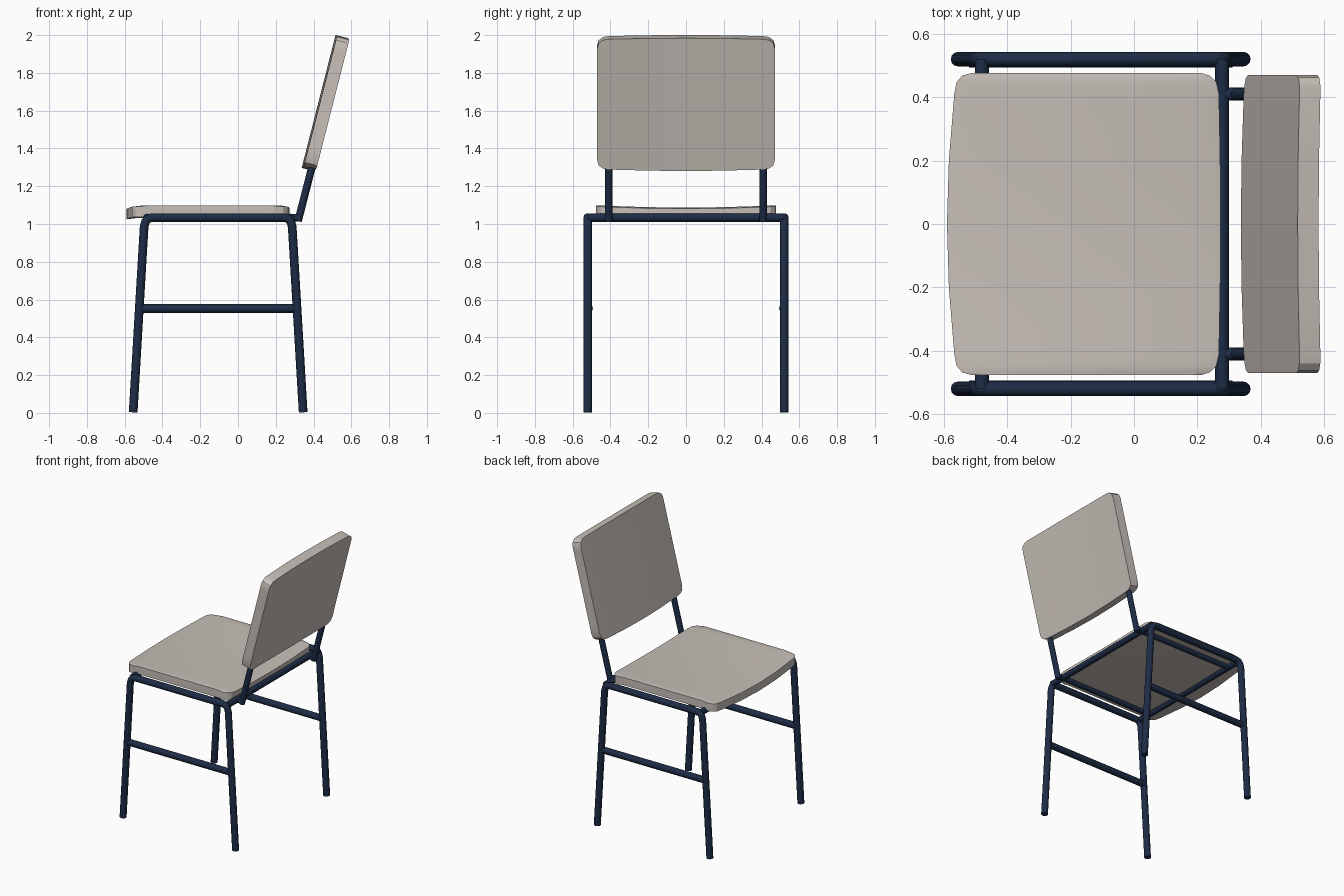
import bpy, math
from mathutils import Vector

if "Cube" in bpy.data.objects:
    bpy.data.objects.remove(bpy.data.objects["Cube"])


def material(name, rgb):
    m = bpy.data.materials.new(name)
    m.diffuse_color = (*rgb, 1)
    m.use_nodes = True
    m.node_tree.nodes["Principled BSDF"].inputs["Base Color"].default_value = m.diffuse_color
    return m


NAVY = material("navy_metal", (0.012, 0.025, 0.06))
BEIGE = material("beige_board", (0.57, 0.52, 0.48))


def tube(name, paths, r):
    """Round tube swept along one or more polylines, converted to a mesh."""
    cu = bpy.data.curves.new(name, 'CURVE')
    cu.dimensions = '3D'
    cu.bevel_depth = r
    cu.bevel_resolution = 4
    cu.use_fill_caps = True
    for pts in paths:
        s = cu.splines.new('POLY')
        s.points.add(len(pts) - 1)
        for p, co in zip(s.points, pts):
            p.co = (*co, 1)
    ob = bpy.data.objects.new(name, cu)
    bpy.context.collection.objects.link(ob)
    cu.materials.append(NAVY)
    bpy.ops.object.select_all(action='DESELECT')
    ob.select_set(True)
    bpy.context.view_layer.objects.active = ob
    bpy.ops.object.convert(target='MESH')
    bpy.ops.object.shade_smooth_by_angle(angle=math.radians(40))


def panel(name, half, bow, thick, origin, u, n):
    """Rounded board: rows (y, u_min, u_max) mirrored in y, offset along n by bow(y, column)."""
    rows = [(-y, a, b) for y, a, b in half] + [r for r in reversed(half) if r[0] > 0]
    rows = [(-y, a, b) for y, a, b in half[:-1]] + [half[-1]] + list(reversed(half[:-1]))
    verts, faces = [], []
    for y, a, b in rows:
        for c, t in enumerate((a, a + 0.05, b - 0.03, b)):
            verts.append(origin + u * t + n * bow(y, c) + Vector((0, y, 0)))
    for i in range(len(rows) - 1):
        for c in range(3):
            k = i * 4 + c
            faces.append((k, k + 1, k + 5, k + 4))
    # extrude the sheet to its thickness against n
    me = bpy.data.meshes.new(name)
    count = len(verts)
    verts += [v - n * thick for v in verts]
    faces += [tuple(i + count for i in reversed(f)) for f in faces]
    R = len(rows)
    rim = ([c for c in range(4)] + [i * 4 + 3 for i in range(1, R)]
           + [(R - 1) * 4 + c for c in (2, 1, 0)] + [i * 4 for i in range(R - 2, 0, -1)])
    for p, q in zip(rim, rim[1:] + rim[:1]):
        faces.append((q, p, p + count, q + count))
    me.from_pydata(verts, [], faces)
    me.materials.append(BEIGE)
    ob = bpy.data.objects.new(name, me)
    bpy.context.collection.objects.link(ob)
    bpy.ops.object.select_all(action='DESELECT')
    ob.select_set(True)
    bpy.context.view_layer.objects.active = ob
    bpy.ops.object.shade_smooth_by_angle(angle=math.radians(25))


# Side frames, stretchers, and inner rails with back posts
profile = [(-0.555, 0.003), (-0.497, 0.985), (-0.49, 1.012), (-0.476, 1.028), (-0.455, 1.034),
           (0.245, 1.034), (0.266, 1.028), (0.28, 1.012), (0.287, 0.985), (0.345, 0.003)]
for s, side in ((-1, "right"), (1, "left")):
    tube(f"leg_frame_{side}", [[(x, s * 0.52, z) for x, z in profile]], 0.023)
    tube(f"stretcher_{side}", [[(-0.52, s * 0.516, 0.553), (0.31, s * 0.516, 0.553)]], 0.023)
    y = s * 0.41
    tube(f"back_post_{side}", [[(-0.48, y, 1.033), (0.328, y, 1.033)],
                               [(0.318, y, 1.015), (0.40, y, 1.335)]], 0.02)

# Cross bars
for name, x in (("front_cross_bar", -0.48), ("rear_cross_bar", 0.278)):
    tube(name, [[(x, -0.52, 1.033), (x, 0.52, 1.033)]], 0.022)

# Seat: slightly dished board with bowed front edge
seat = [(0.477, -0.51, 0.21), (0.468, -0.542, 0.24), (0.447, -0.56, 0.26),
        (0.41, -0.567, 0.268), (0.2, -0.584, 0.272), (0, -0.59, 0.273)]
panel("seat", seat, lambda y, c: 0.012 * (y / 0.477) ** 2 + (0, 0.006, 0.006, 0)[c],
      0.056, Vector((0, 0, 1.081)), Vector((1, 0, 0)), Vector((0, 0, 1)))

# Backrest: leaning board, gently bowed forward
a = math.radians(14.3)
back = [(0.47, 0.06, 0.675), (0.462, 0.032, 0.70), (0.44, 0.016, 0.717),
        (0.41, 0.01, 0.722), (0.2, 0.003, 0.725), (0, 0, 0.726)]
panel("backrest", back, lambda y, c: -0.009 * (y / 0.47) ** 2,
      0.068, Vector((0.337, 0, 1.297)), Vector((math.sin(a), 0, math.cos(a))),
      Vector((-math.cos(a), 0, math.sin(a))))
